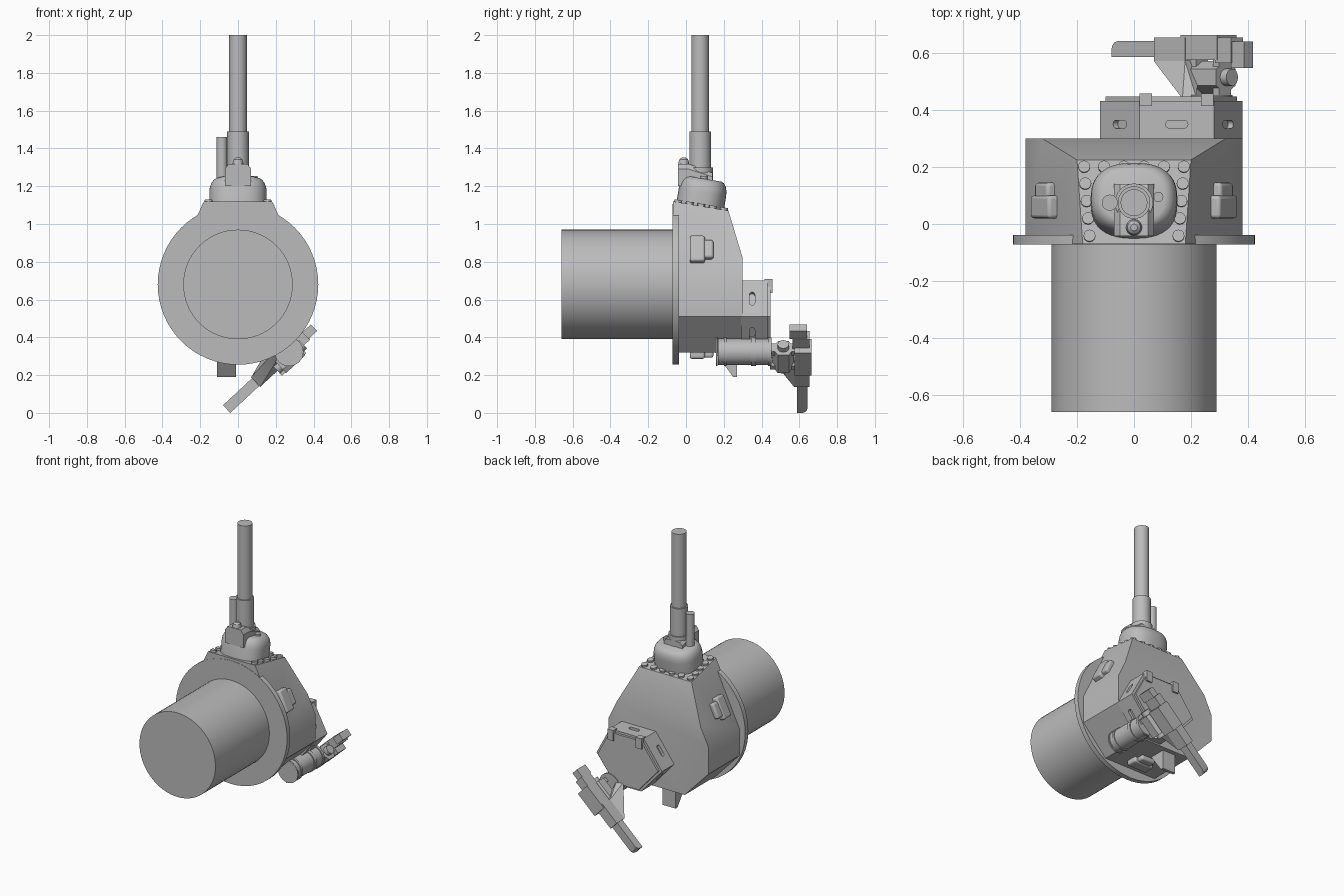
import bpy, bmesh
from math import sin, cos, pi
from mathutils import Matrix, Vector

if "Cube" in bpy.data.objects:
    bpy.data.objects.remove(bpy.data.objects["Cube"])

# One grey paint for everything
grey = bpy.data.materials.new("plain_grey")
grey.use_nodes = True
grey.diffuse_color = (0.5, 0.5, 0.5, 1)
grey.node_tree.nodes["Principled BSDF"].inputs["Base Color"].default_value = (0.5, 0.5, 0.5, 1)


def finish(name, bm, bevel=0):
    bmesh.ops.recalc_face_normals(bm, faces=bm.faces)
    mesh = bpy.data.meshes.new(name)
    bm.to_mesh(mesh)
    bm.free()
    mesh.materials.append(grey)
    ob = bpy.data.objects.new(name, mesh)
    bpy.context.collection.objects.link(ob)
    if bevel:
        mod = ob.modifiers.new("rounded_edges", "BEVEL")
        mod.width, mod.segments = bevel, 3
    return ob


def frame(o, u, v, w):
    m = Matrix((u, v, w)).transposed().to_4x4()
    m.translation = Vector(o)
    return m


def loft(name, loops, fr, bevel=0):
    """Skin a stack of matching (u, v, w) loops and cap both ends."""
    bm = bmesh.new()
    rings = [[bm.verts.new(fr @ Vector(p)) for p in loop] for loop in loops]
    n = len(rings[0])
    for a, b in zip(rings, rings[1:]):
        for i in range(n):
            j = (i + 1) % n
            bm.faces.new((a[i], a[j], b[j], b[i]))
    bm.faces.new(rings[0])
    bm.faces.new(rings[-1])
    return finish(name, bm, bevel)


def prism(name, pts, lo, hi, fr, bevel=0):
    return loft(name, [[(u, v, w) for u, v in pts] for w in (lo, hi)], fr, bevel)


def box(name, fr, u, v, w, bevel=0):
    pts = [(u[0], v[0]), (u[1], v[0]), (u[1], v[1]), (u[0], v[1])]
    return prism(name, pts, w[0], w[1], fr, bevel)


def circle(r, n=32, c=(0, 0)):
    return [(c[0] + r * cos(2 * pi * i / n), c[1] + r * sin(2 * pi * i / n)) for i in range(n)]


def cylinder(name, c, r, lo, hi, fr, n=32):
    return prism(name, circle(r, n, c), lo, hi, fr)


def hull_of(name, pts):
    bm = bmesh.new()
    for p in pts:
        bm.verts.new(p)
    bmesh.ops.convex_hull(bm, input=bm.verts)
    bmesh.ops.dissolve_limit(bm, angle_limit=0.05, verts=bm.verts, edges=bm.edges)
    return finish(name, bm)


X, Y, Z = Vector((1, 0, 0)), Vector((0, 1, 0)), Vector((0, 0, 1))
UP = frame((0, 0, 0), X, Y, Z)           # extrudes along z
DEPTH = frame((0, 0, 0), X, Z, Y)        # extrudes along y

# Basket and ring
cylinder("basket", (0, 0.68), 0.29, -0.66, -0.06, DEPTH, 64)
cylinder("turret_ring", (0, 0.68), 0.425, -0.072, -0.038, DEPTH, 64)

# Faceted hull
half = [(0.18, -0.07, 1.12), (0.38, -0.07, 0.7), (0.38, -0.07, 0.51), (0.2, -0.07, 0.32),
        (0.2, 0.225, 1.07), (0.322, 0.3, 0.82), (0.38, 0.3, 0.7), (0.38, 0.3, 0.51), (0.2, 0.3, 0.32)]
hull_of("hull", [(s * x, y, z) for x, y, z in half for s in (1, -1)])

# Bolts around the front plate
plate_v = Vector((0, 0.3, -0.05)).normalized()
plate = frame((0, 0.075, 1.096), X, plate_v, X.cross(plate_v))
bolts = [(-0.175 + 0.07 * i, 0.127) for i in range(6)]
bolts += [(s * (0.171 - 0.005 * i), 0.067 - 0.062 * i) for i in range(4) for s in (1, -1)]
for c in bolts:
    cylinder("bolt", c, 0.021, -0.01, 0.012, plate, 12)

# Domed gun shield
outline = []
for i in range(48):
    a = 2 * pi * i / 48
    c, s = cos(a), sin(a)
    k = (abs(c) ** 2.5 + abs(s) ** 2.5) ** -0.4
    outline.append((0.152 * k * c, 0.127 * k * s))
levels = [(1, -0.01), (1, 0.075), (0.98, 0.1), (0.92, 0.122), (0.83, 0.138), (0.72, 0.145)]
loft("gun_shield", [[(k * u, k * v, h) for u, v in outline] for k, h in levels], plate)

# Sleeve housing with chamfered top, and its round plug
side = [(-0.07, 1.2), (0.07, 1.2), (0.07, 1.29), (0.05, 1.318), (-0.05, 1.318), (-0.07, 1.29)]
housing = [[(x, z, -0.042) for x, z in side],
           [(x, z, 0.015) for x, z in side],
           [(x, min(z, 1.27 if abs(x) < 0.06 else 1.25), 0.14) for x, z in side]]
loft("sleeve_housing", housing, DEPTH)
caps = [(0.028, 1.2), (0.028, 1.325), (0.023, 1.342), (0.012, 1.351)]
loft("round_plug", [[(u, v - 0.012, z) for u, v in circle(r, 20)] for r, z in caps], UP)

# Gun, coaxial gun and sight stub
gun = (0, 0.075)
cylinder("sleeve_base", gun, 0.067, 1.2, 1.3, UP)
cylinder("gun_sleeve", gun, 0.057, 1.25, 1.49, UP)
cylinder("gun_barrel", gun, 0.047, 1.45, 2.0, UP)
cylinder("coaxial_gun", (-0.085, 0.075), 0.028, 1.2, 1.46, UP, 24)
cylinder("sight_stub", (0.085, 0.095), 0.018, 1.18, 1.255, UP, 16)


# Pistol ports on both cheeks and the rear
def port(name, origin, along, normal):
    fr = frame(origin, Y, along, normal)
    box(name + "_cover", fr, (-0.04, 0.04), (-0.075, 0.075), (-0.02, 0.034), 0.012)
    box(name + "_hood", fr, (0.02, 0.085), (-0.052, 0.052), (-0.02, 0.028), 0.012)


for s, label in ((1, "left"), (-1, "right")):
    port(label + "_port", (s * 0.303, 0.06, 0.86), (-s * 0.435, 0, 0.9), (s * 0.9, 0, 0.435))
port("rear_port", (0, 0.06, 0.32), X, -Z)

# Rear wedge bracket
prism("rear_bracket", [(0.14, 0.34), (0.25, 0.19), (0.27, 0.19), (0.27, 0.34)], -0.11, -0.01,
      frame((0, 0, 0), Y, Z, X))

# Six-sided cupola with viewing slots
hexagon = [(0.02, 0.7), (0.28, 0.7), (0.38, 0.51), (0.24, 0.33), (0.04, 0.33), (-0.12, 0.51)]
centre = sum((Vector(p) for p in hexagon), Vector((0, 0))) / 6
cupola = prism("cupola", hexagon, 0.29, 0.432, DEPTH)
slot = [(s * (0.025 + 0.014 * cos(a)), 0.014 * sin(a))
        for s in (1, -1) for a in [s * (-pi / 2 + pi * i / 8) for i in range(9)]]
slot = slot[:9] + [(u, v) for u, v in slot[9:]]
for i, p in enumerate(hexagon):
    a, b = Vector(p), Vector(hexagon[(i + 1) % 6])
    mid, t = (a + b) / 2, (b - a).normalized()
    fr = frame((mid.x, 0.35, mid.y), (t.x, 0, t.y), Y, (-t.y, 0, t.x))
    cutter = prism("slot_cutter", slot, -0.02, 0.02, fr)
    cutter.hide_render = True
    cutter.display_type = "WIRE"
    cutter.hide_set(True)
    mod = cupola.modifiers.new("viewing_slot", "BOOLEAN")
    mod.operation, mod.solver, mod.object = "DIFFERENCE", "EXACT", cutter
lid = [tuple(centre + (Vector(p) - centre) * 0.92) for p in hexagon]
prism("hatch_lid", lid, 0.42, 0.448, DEPTH)
for x in (0.042, 0.257):
    box("hatch_hinge", UP, (x - 0.022, x + 0.022), (0.415, 0.458), (0.635, 0.708))

# Side tube with collars
tube = (0.27, 0.323)
cylinder("side_tube", tube, 0.07, 0.17, 0.45, DEPTH)
for lo, hi in ((0.158, 0.168), (0.2, 0.215), (0.345, 0.37), (0.435, 0.452)):
    cylinder("tube_collar", tube, 0.076, lo, hi, DEPTH)

# Roof weapon, lying diagonally across the roof
d = Vector((0.731, 0, 0.682))
n = Vector((-0.682, 0, 0.731))
mg = frame((-0.06, 0, 0.02), d, Y, n)
end = [(0.03 - 0.03 * sin(a), 0.612 + 0.03 * cos(a)) for a in (0, pi / 6, pi / 3, pi / 2)]
prism("roof_gun_barrel", [(0, 0.587), (0.26, 0.587), (0.26, 0.642)] + end, -0.028, 0.028, mg)
box("barrel_clamp", mg, (0.21, 0.36), (0.572, 0.655), (-0.035, 0.035))
box("receiver", mg, (0.335, 0.51), (0.575, 0.664), (-0.07, 0.032))
box("receiver_rear", mg, (0.5, 0.575), (0.565, 0.655), (-0.032, 0.03))
box("grip_block", mg, (0.57, 0.632), (0.548, 0.64), (-0.024, 0.024))

# Weapon cradle: tapered strut, pivot block and arms
strut = [mg @ Vector((u, 0.572, w)) for u in (0.21, 0.36) for w in (-0.035, 0.035)]
strut += [(x, 0.44, z) for x in (0.17, 0.22) for z in (0.3, 0.36)]
hull_of("cradle_strut", strut)
pivot = frame(mg @ Vector((0.36, 0.515, -0.025)), Y, n, d)
prism("cradle_pivot", circle(0.058, 6), 0, 0.14, pivot)
cylinder("pivot_pin", (0, 0), 0.03, -0.025, 0.17, pivot, 16)
for u in (0.36, 0.47):
    box("cradle_arm", mg, (u, u + 0.03), (0.445, 0.58), (-0.05, 0.01))

# Smooth the rounded parts, keep creases crisp
bpy.ops.object.select_all(action="DESELECT")
for ob in bpy.context.collection.objects:
    if ob.type == "MESH" and not ob.hide_render:
        ob.select_set(True)
        bpy.context.view_layer.objects.active = ob
bpy.ops.object.shade_smooth_by_angle(angle=pi / 6)
